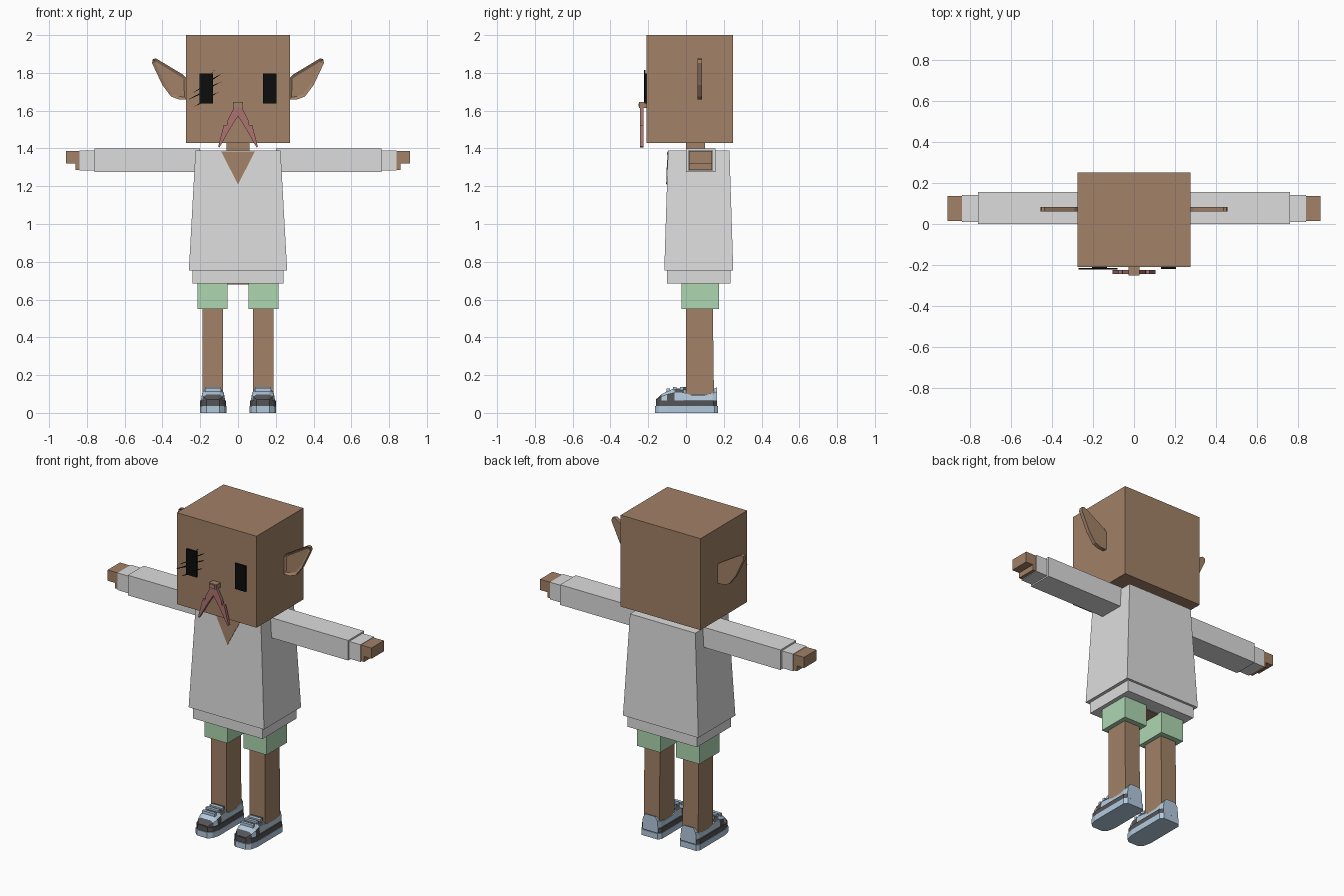
import bpy
import bmesh
from mathutils import Vector

if "Cube" in bpy.data.objects:
    bpy.data.objects.remove(bpy.data.objects["Cube"], do_unlink=True)


def material(name, r, g, b):
    m = bpy.data.materials.new(name)
    m.use_nodes = True
    m.diffuse_color = (r, g, b, 1)
    bsdf = m.node_tree.nodes["Principled BSDF"]
    bsdf.inputs["Base Color"].default_value = (r, g, b, 1)
    bsdf.inputs["Roughness"].default_value = 0.9
    return m


SKIN = material("brown skin", 0.36, 0.22, 0.135)
SHIRT = material("light grey cloth", 0.72, 0.72, 0.72)
SHORTS = material("pale green cloth", 0.42, 0.68, 0.44)
PINK = material("dusty pink", 0.41, 0.17, 0.16)
BLUE = material("pale blue rubber", 0.45, 0.59, 0.73)
DARK = material("dark grey fabric", 0.09, 0.09, 0.095)
BLACK = material("black", 0.004, 0.004, 0.004)


def finish(name, bm, mats):
    bmesh.ops.recalc_face_normals(bm, faces=bm.faces)
    mesh = bpy.data.meshes.new(name)
    bm.to_mesh(mesh)
    bm.free()
    for m in mats:
        mesh.materials.append(m)
    ob = bpy.data.objects.new(name, mesh)
    bpy.context.collection.objects.link(ob)
    return ob


def loft(name, rings, mats, rule=None):
    """Skin matching rings of points and cap both ends."""
    bm = bmesh.new()
    rows = [[bm.verts.new(p) for p in ring] for ring in rings]
    n = len(rows[0])
    for a, b in zip(rows, rows[1:]):
        for i in range(n):
            j = (i + 1) % n
            bm.faces.new((a[i], a[j], b[j], b[i]))
    bm.faces.new(rows[0])
    bm.faces.new(rows[-1])
    if rule:
        for f in bm.faces:
            f.material_index = rule(f.calc_center_median())
    return finish(name, bm, mats)


def rect(x, y, z):
    return [(x[0], y[0], z), (x[1], y[0], z), (x[1], y[1], z), (x[0], y[1], z)]


def box(name, x, y, z, mat):
    return loft(name, [rect(x, y, z[0]), rect(x, y, z[1])], [mat])


def plate(name, outline, y, mat):
    """Extrude a front-view (x, z) outline between two depths."""
    return loft(name, [[(px, d, pz) for px, pz in outline] for d in y], [mat])


def span(s, a, b):
    return (s * a, s * b)


# Head and neck
box("head", (-0.275, 0.275), (-0.21, 0.25), (1.43, 2.0), SKIN)
box("neck", (-0.06, 0.06), (0, 0.1), (1.36, 1.45), SKIN)

# Flared shirt, hem and neckline
loft("shirt", [rect((-0.26, 0.26), (-0.115, 0.25), 0.755),
               rect((-0.225, 0.225), (-0.095, 0.23), 1.39)], [SHIRT])
box("shirt_hem", (-0.24, 0.24), (-0.1, 0.235), (0.685, 0.76), SHIRT)
neckline = [(-0.09, -0.096, 1.385), (0.09, -0.096, 1.385), (0, -0.102, 1.21)]
loft("neckline", [neckline, [(x, y - 0.003, z) for x, y, z in neckline]], [SKIN])
box("hips", (-0.055, 0.055), (0, 0.145), (0.68, 0.69), SKIN)

# Nose with an inset face, and the forked moustache
box("nose", (-0.026, 0.026), (-0.25, -0.21), (1.615, 1.645), SKIN)
box("nose_front", (-0.016, 0.016), (-0.252, -0.248), (1.621, 1.639), SKIN)
WING = [(0, 1.615), (0.022, 1.615), (0.055, 1.55), (0.058, 1.525), (0.075, 1.525),
        (0.105, 1.41), (0.098, 1.405), (0.045, 1.50), (0, 1.57)]
EAR = [(0.272, 1.77), (0.29, 1.79), (0.435, 1.877), (0.452, 1.872), (0.455, 1.852),
       (0.40, 1.735), (0.355, 1.675), (0.315, 1.66), (0.272, 1.66)]


def ear(name, s):
    """Flat leaf shape whose front is inset and pushed in."""
    bm = bmesh.new()
    front = bm.faces.new([bm.verts.new((s * x, 0.06, z)) for x, z in EAR])
    back = bmesh.ops.extrude_face_region(bm, geom=[front], use_keep_orig=True)
    moved = [g for g in back["geom"] if isinstance(g, bmesh.types.BMVert)]
    bmesh.ops.translate(bm, verts=moved, vec=(0, 0.024, 0))
    bmesh.ops.recalc_face_normals(bm, faces=bm.faces)
    front = min(bm.faces, key=lambda f: f.calc_center_median().y)
    bmesh.ops.inset_individual(bm, faces=[front], thickness=0.016)
    bmesh.ops.translate(bm, verts=list(front.verts), vec=(0, 0.01, 0))
    return finish(name, bm, [SKIN])


def shoe_ring(s, z, grow=0.0):
    """Plan outline of a shoe with a chamfered toe and heel."""
    half = [(0.035, -0.165), (0.058, -0.145), (0.07, -0.10), (0.07, 0.15), (0.055, 0.17)]
    pts = half + [(-x, y) for x, y in reversed(half)]
    k = 1 + grow
    return [(s * 0.132 + x * k, y * k, z) for x, y in pts]


# Side profile of the shoe upper: depth, half width, top height
UPPER = [(-0.158, 0.035, 0.072), (-0.13, 0.056, 0.098), (-0.10, 0.064, 0.115),
         (-0.06, 0.062, 0.13), (-0.01, 0.06, 0.128), (0.03, 0.06, 0.108),
         (0.10, 0.06, 0.108), (0.14, 0.06, 0.125), (0.165, 0.054, 0.136)]


def shoe_colour(c):
    toe = c.y < -0.12 and c.z < 0.09
    tongue = -0.11 < c.y < 0 and c.z > 0.115
    flash = -0.10 < c.y < -0.06 and 0.07 < c.z < 0.11
    return 1 if toe or tongue or flash or c.z < 0.068 else 0


def shoe(side, s):
    loft(side + "_shoe_sole", [shoe_ring(s, 0), shoe_ring(s, 0.036)], [BLUE])
    loft(side + "_shoe_band", [shoe_ring(s, 0.036, -0.03), shoe_ring(s, 0.066, -0.03)], [DARK])
    rings = []
    cx = s * 0.132
    for y, w, h in UPPER:
        mid = 0.066 + (h - 0.066) * 0.65
        right = [(cx + w, y, 0.04), (cx + w, y, 0.066), (cx + w * 0.92, y, mid), (cx + w * 0.6, y, h)]
        rings.append(right + [(2 * cx - x, d, z) for x, d, z in reversed(right)])
    loft(side + "_shoe_upper", rings, [BLUE, DARK], shoe_colour)
    # Raised straps over the tongue
    for i, y in enumerate((-0.095, -0.06, -0.025)):
        z = 0.118 + 0.008 * min(i, 1)
        box(f"{side}_shoe_strap_{i + 1}", (cx - 0.043, cx + 0.043),
            (y - 0.008, y + 0.01), (z - 0.01, z + 0.012), BLUE)
    # Padded collar around the ankle
    box(side + "_shoe_tongue", (cx - 0.04, cx + 0.04), (-0.016, 0.002), (0.1, 0.138), DARK)


# Everything that comes in pairs
for side, s in (("left", 1), ("right", -1)):
    box(side + "_sleeve", span(s, 0.2, 0.76), (0, 0.155), (1.275, 1.4), SHIRT)
    box(side + "_cuff", span(s, 0.755, 0.838), (0.01, 0.142), (1.283, 1.39), SHIRT)
    box(side + "_hand", span(s, 0.835, 0.91), (0.015, 0.137), (1.32, 1.387), SKIN)
    box(side + "_thumb", span(s, 0.835, 0.86), (0.015, 0.137), (1.287, 1.325), SKIN)
    box(side + "_shorts_leg", span(s, 0.055, 0.215), (-0.025, 0.175), (0.55, 0.7), SHORTS)
    loft(side + "_leg", [rect(span(s, 0.08, 0.187), (0, 0.148), 0.09),
                         rect(span(s, 0.08, 0.187), (0, 0.142), 0.56)], [SKIN])
    box(side + "_eye", span(s, 0.132, 0.204), (-0.219, -0.21), (1.637, 1.797), BLACK)
    plate(side + "_moustache", [(s * x, z) for x, z in WING], (-0.243, -0.225), PINK)
    ear(side + "_ear", s)
    shoe(side, s)

# Jagged slashes across the right eye
SLASHES = [((-0.245, 1.69), (-0.08, 1.80)), ((-0.27, 1.655), (-0.085, 1.755)),
           ((-0.235, 1.62), (-0.10, 1.70)), ((-0.20, 1.71), (-0.125, 1.815))]
for i, (start, end) in enumerate(SLASHES):
    a, b = Vector(start), Vector(end)
    along = b - a
    side = Vector((-along.y, along.x)).normalized() * 0.008
    outline = [a, a + along * 0.45 - side, a + along * 0.5 - side * 0.2,
               b, a + along * 0.55 + side, a + along * 0.5 + side * 0.2]
    plate(f"eye_slash_{i + 1}", outline, (-0.222, -0.214), BLACK)
